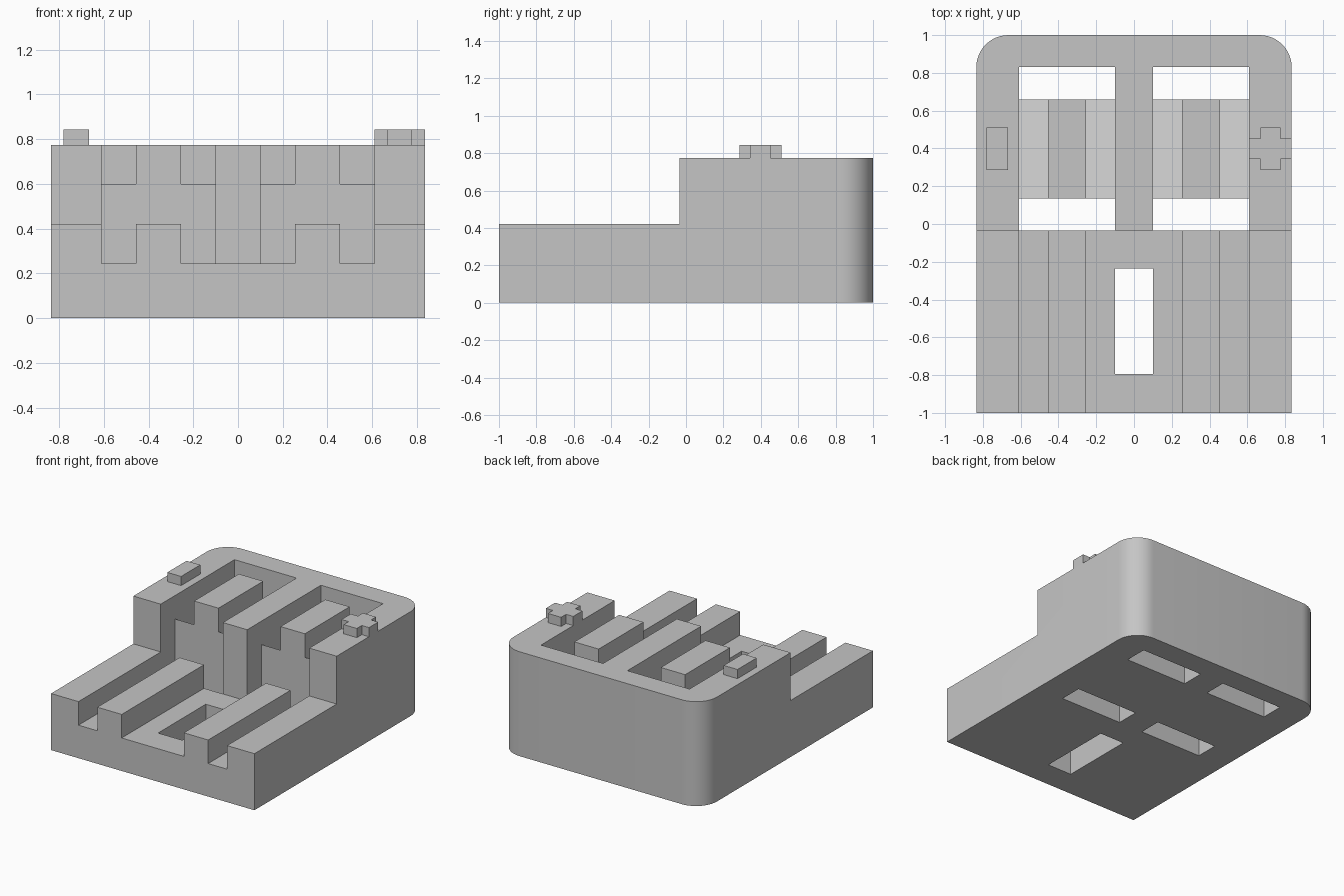
import bpy
import bmesh
from math import sin, cos, pi, radians
from mathutils import Vector

old = bpy.data.objects.get("Cube")
if old:
    bpy.data.objects.remove(old, do_unlink=True)

GREY = (0.56, 0.56, 0.56, 1)
grey = bpy.data.materials.new("plain grey")
grey.use_nodes = True
grey.diffuse_color = GREY
grey.node_tree.nodes["Principled BSDF"].inputs["Base Color"].default_value = GREY

HALF = 0.835       # half width
TOP = 0.775        # raised deck height
STEP = 0.42        # front deck height
FLOOR = 0.245      # floor of the grooves
STEP_Y = -0.035    # where the raised part begins
WALL, RAIL_IN, RAIL_OUT, BAY = 0.1, 0.255, 0.455, 0.61


def prism(name, points, lo, hi, along="z"):
    """Extrude a closed profile along z (points are x, y) or x (points are y, z)."""
    place = (lambda a, b, t: (a, b, t)) if along == "z" else (lambda a, b, t: (t, a, b))
    bm = bmesh.new()
    face = bm.faces.new([bm.verts.new(place(a, b, lo)) for a, b in points])
    out = bmesh.ops.extrude_face_region(bm, geom=[face])
    verts = [v for v in out["geom"] if isinstance(v, bmesh.types.BMVert)]
    shift = Vector(place(0, 0, hi - lo))
    bmesh.ops.translate(bm, vec=shift, verts=verts)
    bmesh.ops.recalc_face_normals(bm, faces=bm.faces)
    mesh = bpy.data.meshes.new(name)
    bm.to_mesh(mesh)
    bm.free()
    mesh.materials.append(grey)
    obj = bpy.data.objects.new(name, mesh)
    bpy.context.collection.objects.link(obj)
    return obj


def box(name, x0, x1, y0, y1, z0, z1):
    return prism(name, [(x0, y0), (x1, y0), (x1, y1), (x0, y1)], z0, z1)


def cut(target, cutter):
    cutter.hide_render = True
    mod = target.modifiers.new("cut", "BOOLEAN")
    mod.operation = "DIFFERENCE"
    mod.solver = "EXACT"
    mod.object = cutter
    bpy.context.view_layer.objects.active = target
    bpy.ops.object.modifier_apply(modifier=mod.name)
    bpy.data.objects.remove(cutter, do_unlink=True)


# Body block with rounded rear corners
R = 0.17
arc = [(HALF - R + R * cos(i * pi / 24), 1 - R + R * sin(i * pi / 24)) for i in range(13)]
outline = [(-HALF, -1), (HALF, -1)] + arc + [(-x, y) for x, y in reversed(arc)]
body = prism("body", outline, 0, TOP)

# Lower front deck, its central channel and the through slot
cut(body, box("step_cutter", -1, 1, -2, STEP_Y, STEP, 2))
cut(body, box("channel_cutter", -RAIL_IN, RAIL_IN, -2, STEP_Y, FLOOR, 2))
cut(body, box("slot_cutter", -WALL, WALL, -0.795, -0.235, -1, 2))

# Sloping strips either side of each rear rail fall toward the back
slope = [(0.05, 0.657), (0.75, 0.184), (0.75, 2), (0.05, 2)]

for side in (-1, 1):
    def span(a, b):
        return sorted((side * a, side * b))

    # Outer groove on the front deck
    cut(body, box("groove_cutter", *span(RAIL_OUT, BAY), -2, STEP_Y, FLOOR, 2))
    # Through openings before and behind each rear rail
    for y0, y1 in ((STEP_Y, 0.135), (0.66, 0.83)):
        cut(body, box("opening_cutter", *span(WALL, BAY), y0, y1, -1, 2))
    for a, b in ((WALL, RAIL_IN), (RAIL_OUT, BAY)):
        cut(body, prism("slope_cutter", slope, *span(a, b), along="x"))

# Raised markers on the side walls
box("bar_marker", -0.78, -0.667, 0.285, 0.51, TOP, 0.843)
cx, cy, arm, t = 0.7225, 0.3975, 0.1125, 0.054
corner = [(arm, -t), (arm, t), (t, t)]
cross = []
for c, s in ((1, 0), (0, 1), (-1, 0), (0, -1)):
    cross += [(cx + c * x - s * y, cy + s * x + c * y) for x, y in corner]
prism("plus_marker", cross, TOP, 0.843)

# Smooth the rounded corners, keep the rest crisp
bpy.ops.object.select_all(action="DESELECT")
body.select_set(True)
bpy.context.view_layer.objects.active = body
bpy.ops.object.shade_smooth_by_angle(angle=radians(30))
